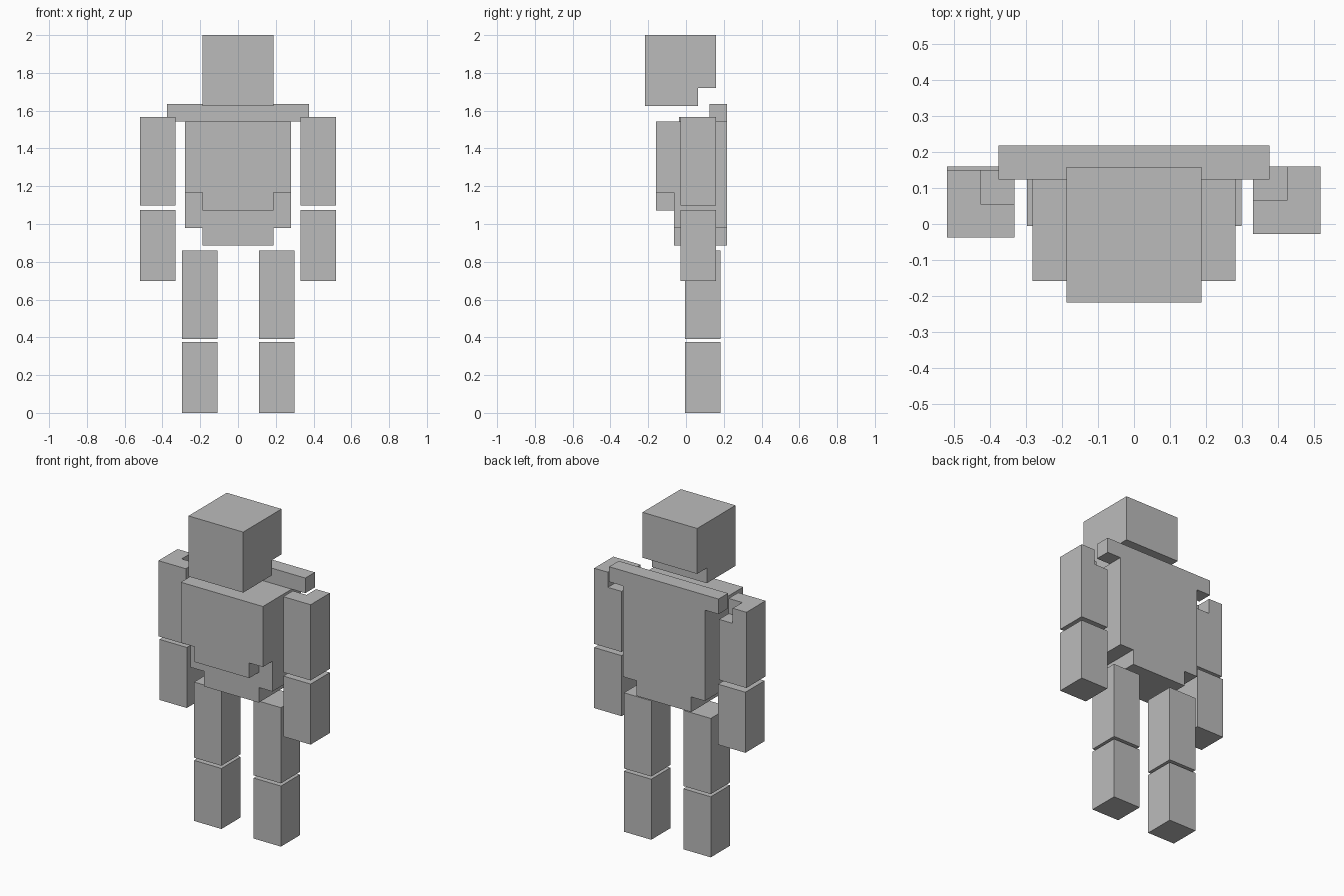
import bpy
import bmesh
from mathutils import Vector
from itertools import product

old = bpy.data.objects.get("Cube")
if old:
    bpy.data.objects.remove(old, do_unlink=True)

UNIT = 0.0938  # edge of one building block

grey = bpy.data.materials.new("plain_grey")
grey.use_nodes = True
grey.diffuse_color = (0.5, 0.5, 0.5, 1)
grey.node_tree.nodes["Principled BSDF"].inputs["Base Color"].default_value = (0.5, 0.5, 0.5, 1)


def block_part(name, corner, size, filled=lambda x, y, z: True):
    """Outer skin of a block grid; corner is its lowest x, y, z."""
    cells = {c for c in product(*map(range, size)) if filled(*c)}
    bm = bmesh.new()
    for cell in cells:
        for axis, side in product(range(3), (0, 1)):
            neighbour = list(cell)
            neighbour[axis] += 2 * side - 1
            if tuple(neighbour) in cells:
                continue
            u, v = (axis + 1) % 3, (axis + 2) % 3
            ring = []
            for du, dv in ((0, 0), (1, 0), (1, 1), (0, 1)):
                p = Vector(cell)
                p[axis] += side
                p[u] += du
                p[v] += dv
                ring.append(bm.verts.new(p * UNIT))
            bm.faces.new(ring if side else ring[::-1])
    bmesh.ops.remove_doubles(bm, verts=bm.verts, dist=0.001)
    # Merge flat areas into large clean faces
    bmesh.ops.dissolve_limit(bm, angle_limit=0.01, verts=bm.verts, edges=bm.edges)
    bmesh.ops.recalc_face_normals(bm, faces=bm.faces)
    mesh = bpy.data.meshes.new(name)
    bm.to_mesh(mesh)
    bm.free()
    mesh.materials.append(grey)
    obj = bpy.data.objects.new(name, mesh)
    obj.location = corner
    bpy.context.collection.objects.link(obj)
    return obj


def torso_shape(x, y, z):
    """Chest plate in front, full body behind, shoulder bar at the back top."""
    reach = abs(x - 3.5)
    if z == 7:
        return y == 3
    if y == 0:
        return reach < (2 if z == 2 else 3) and z >= 2
    return reach < (2 if z == 0 else 3)


# Head with the lower back edge cut away for the neck
block_part("head", (-2 * UNIT, -0.217, 1.625), (4, 4, 4),
           lambda x, y, z: not (y == 3 and z == 0))

block_part("torso", (-4 * UNIT, -0.158, 0.885), (8, 4, 8), torso_shape)

# Arms: the upper block is notched at its inner back top corner
for side, x, y, inner in (("left", 0.33, -0.028, 0), ("right", -0.519, -0.038, 1)):
    block_part(side + "_upper_arm", (x, y, 1.097), (2, 2, 5),
               lambda i, j, k, inner=inner: not (i == inner and j == 1 and k == 4))
    block_part(side + "_forearm", (x, -0.028, 0.699), (2, 2, 4))

# Legs
for side, x in (("left", 0.111), ("right", -0.297)):
    block_part(side + "_thigh", (x, -0.006, 0.392), (2, 2, 5))
    block_part(side + "_shin", (x, -0.006, 0), (2, 2, 4))
